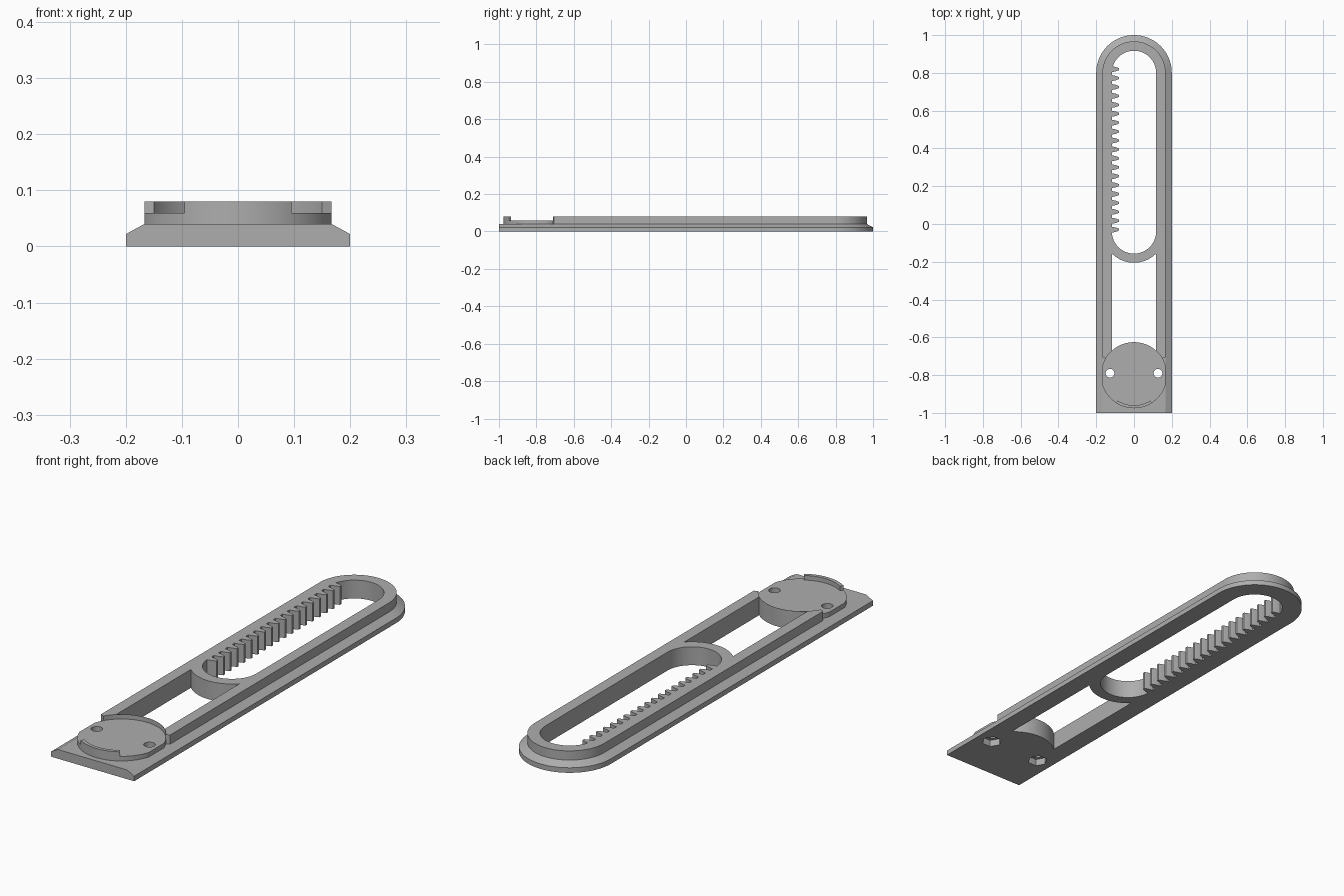
import bpy, bmesh
from math import cos, sin, acos, pi, radians

cube = bpy.data.objects.get("Cube")
if cube:
    bpy.data.objects.remove(cube)

grey = bpy.data.materials.new("plain grey")
grey.use_nodes = True
colour = (0.42, 0.42, 0.42, 1)
grey.diffuse_color = colour
grey.node_tree.nodes["Principled BSDF"].inputs["Base Color"].default_value = colour

DISC_Y, TOP_Y, RING_Y = -0.8, 0.8, -0.04   # centres of the round parts
SLOT_R = 0.117


def arc(cy, r, a, b, n=32, cx=0.0):
    return [(cx + r * cos(a + (b - a) * i / n), cy + r * sin(a + (b - a) * i / n))
            for i in range(n + 1)]


def loft(name, sections):
    """Solid through matching outlines, each given as (points, z)."""
    bm = bmesh.new()
    rings = [[bm.verts.new((x, y, z)) for x, y in pts] for pts, z in sections]
    bm.faces.new(rings[0])
    bm.faces.new(rings[-1])
    n = len(rings[0])
    for low, high in zip(rings, rings[1:]):
        for i in range(n):
            j = (i + 1) % n
            bm.faces.new((low[i], low[j], high[j], high[i]))
    bmesh.ops.recalc_face_normals(bm, faces=bm.faces)
    mesh = bpy.data.meshes.new(name)
    bm.to_mesh(mesh)
    bm.free()
    mesh.materials.append(grey)
    obj = bpy.data.objects.new(name, mesh)
    bpy.context.collection.objects.link(obj)
    return obj


def prism(name, pts, z0, z1):
    return loft(name, [(pts, z0), (pts, z1)])


def combine(body, tool, operation):
    mod = body.modifiers.new(tool.name, "BOOLEAN")
    mod.operation, mod.solver, mod.object = operation, "EXACT", tool
    bpy.context.view_layer.objects.active = body
    bpy.ops.object.modifier_apply(modifier=mod.name)
    bpy.data.objects.remove(tool)


# Base plate: square front, round back, chamfered long edge
def plate(r):
    return [(-r, -1), (r, -1)] + arc(TOP_Y, r, 0, pi, 48)


body = loft("slotted_rail", [(plate(0.2), 0), (plate(0.2), 0.022), (plate(0.167), 0.04)])

# Raised rail with its front ends hollowed around the disc
a = acos(0.15 / 0.174)
rail = prism("raised_rail",
             [(0.167, -0.705)] + arc(TOP_Y, 0.167, 0, pi, 48) + [(-0.167, -0.705)]
             + arc(DISC_Y, 0.174, pi - a, a), 0.03, 0.08)
combine(body, rail, "UNION")

# Mounting disc with flattened sides
a = acos(0.167 / 0.175)
disc = prism("mounting_disc", arc(DISC_Y, 0.175, a, pi - a, 48)
             + arc(DISC_Y, 0.175, pi + a, 2 * pi - a, 48), 0.025, 0.06)
combine(body, disc, "UNION")

# Curved lip at the front of the disc
a = 0.574
lip = prism("front_lip", arc(DISC_Y, 0.1755, -pi / 2 - a, -pi / 2 + a)
            + arc(DISC_Y, 0.16, -pi / 2 + a, -pi / 2 - a), 0.035, 0.08)
combine(body, lip, "UNION")

# Open window between disc and slot ring
a, b = acos(SLOT_R / 0.1745), acos(SLOT_R / 0.165)
window = prism("window_cutter", arc(DISC_Y, 0.1745, pi - a, a)
               + arc(RING_Y, 0.165, -b, b - pi), -0.1, 0.2)
combine(body, window, "DIFFERENCE")

# Long slot with a row of rack teeth along its right side
TEETH, FIRST, PITCH = 19, -0.03, 0.0472
outline = arc(RING_Y, SLOT_R, -pi, 0) + arc(TOP_Y, SLOT_R, 0, pi)
teeth = []
for i in range(TEETH):
    y = FIRST + PITCH * i
    half = [(-0.125, 0.0165), (-0.113, 0.015), (-0.096, 0.0115), (-0.079, 0.005)]
    teeth.append([(x, y - w) for x, w in half] + [(x, y + w) for x, w in reversed(half)])
slot = prism("slot_cutter", outline, -0.1, 0.2)
combine(body, slot, "DIFFERENCE")
for pts in teeth:
    combine(body, prism("rack_tooth", pts, 0, 0.08), "UNION")

# Bolt holes with hexagonal nut pockets underneath
for x in (-0.127, 0.127):
    hole = arc(-0.79, 0.023, 0, 2 * pi, 32, x)[:-1]
    pocket = arc(-0.79, 0.042, 0, 2 * pi, 6, x)[:-1]
    combine(body, prism("hole_cutter", hole, -0.1, 0.2), "DIFFERENCE")
    combine(body, prism("pocket_cutter", pocket, -0.1, 0.03), "DIFFERENCE")

bpy.ops.object.select_all(action="DESELECT")
body.select_set(True)
bpy.context.view_layer.objects.active = body
bpy.ops.object.shade_smooth_by_angle(angle=radians(25))
